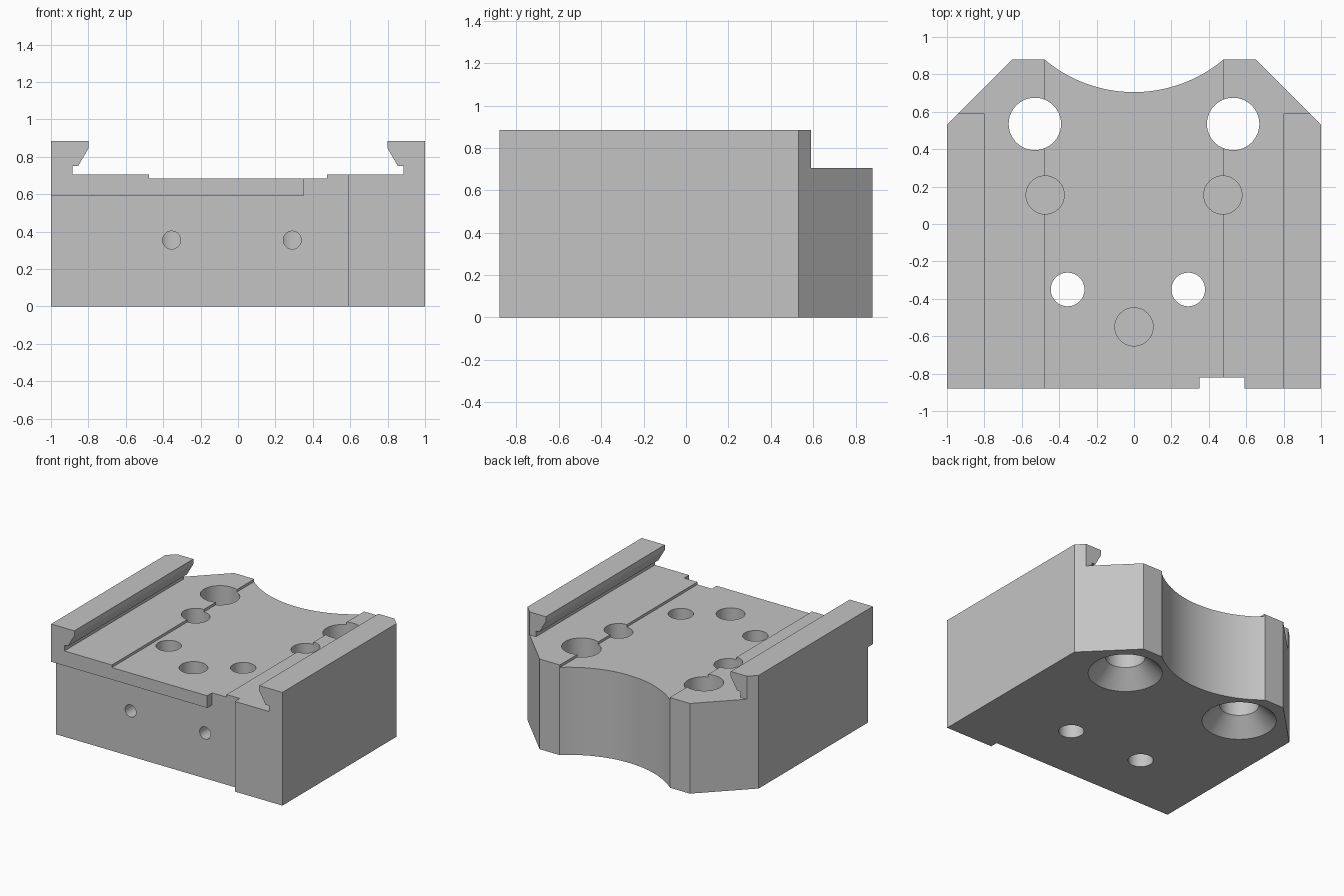
import bpy, bmesh, math
from mathutils import Vector

if "Cube" in bpy.data.objects:
    bpy.data.objects.remove(bpy.data.objects["Cube"])

metal = bpy.data.materials.new("plain grey metal")
metal.use_nodes = True
GREY = (0.55, 0.55, 0.55, 1)
metal.diffuse_color = GREY
metal.node_tree.nodes["Principled BSDF"].inputs["Base Color"].default_value = GREY


def loft(name, rings):
    """Solid closed through a list of matching point rings."""
    bm = bmesh.new()
    loops = [[bm.verts.new(p) for p in ring] for ring in rings]
    n = len(loops[0])
    bm.faces.new(loops[0])
    bm.faces.new(loops[-1])
    for a, b in zip(loops, loops[1:]):
        for i in range(n):
            bm.faces.new((a[i], a[(i + 1) % n], b[(i + 1) % n], b[i]))
    bmesh.ops.recalc_face_normals(bm, faces=bm.faces)
    mesh = bpy.data.meshes.new(name)
    bm.to_mesh(mesh)
    bm.free()
    mesh.materials.append(metal)
    obj = bpy.data.objects.new(name, mesh)
    bpy.context.collection.objects.link(obj)
    return obj


def front_prism(name, pts, y0, y1):
    return loft(name, [[(x, y, z) for x, z in pts] for y in (y0, y1)])


def plan_prism(name, pts, z0, z1):
    return loft(name, [[(x, y, z) for x, y in pts] for z in (z0, z1)])


def rect(x0, x1, y0, y1):
    return [(x0, y0), (x1, y0), (x1, y1), (x0, y1)]


def circle(r, n=64):
    steps = [2 * math.pi * (i + 0.5) / n for i in range(n)]
    return [(r * math.cos(a), r * math.sin(a)) for a in steps]


def drill(x, y, stations, n=64):
    """Upright bore given as (height, radius) stations."""
    return loft("bore", [[(x + u, y + v, z) for u, v in circle(r, n)]
                         for z, r in stations])


# Block with undercut rails and a shallow central channel
half = [(1, 0), (1, 0.885), (0.80, 0.885), (0.80, 0.845), (0.855, 0.75),
        (0.885, 0.75), (0.885, 0.705), (0.475, 0.705), (0.475, 0.685)]
profile = half + [(-x, z) for x, z in reversed(half)]
block = front_prism("rail_block", profile, -0.88, 0.88)

cutters = []

# Front recess that leaves a lip on top and a full-height pad on the left
recess = [(-1.1, -0.1), (0.59, -0.1), (0.59, 1), (0.35, 1), (0.35, 0.59), (-1.1, 0.59)]
cutters.append(front_prism("front_recess", recess, -1, -0.82))

# Curved back scoop
cutters.append(drill(0, 1.448, [(-0.1, 0.743), (1, 0.743)], 160))

for s in (-1, 1):
    # Rail ends and back corner chamfers
    cutters.append(plan_prism("rail_end", rect(*sorted((s * 0.79, s * 1.1)), 0.59, 1), 0.705, 1))
    corner = [(s * 1.1, 0.43), (s * 0.55, 0.98), (s * 1.1, 0.98)]
    cutters.append(plan_prism("corner_chamfer", corner, -0.1, 1))
    # Large through bores, countersunk underneath
    cutters.append(drill(s * 0.53, 0.535, [(-0.02, 0.285), (0.125, 0.14), (1, 0.14)]))

# Blind dowel holes
for x, y in ((-0.475, 0.155), (0.475, 0.155), (0, -0.55)):
    cutters.append(drill(x, y, [(0.42, 0.102), (1, 0.102)]))

# Through holes, each met by a small cross hole from the front
for x in (-0.355, 0.29):
    cutters.append(drill(x, -0.35, [(-0.1, 0.09), (1, 0.09)]))
    cross = [(x + u, 0.355 + v) for u, v in circle(0.048, 32)]
    cutters.append(front_prism("cross_hole", cross, -1, -0.35))

# Cut everything out of the block
bpy.context.view_layer.objects.active = block
for cutter in cutters:
    cutter.hide_render = True
    mod = block.modifiers.new("cut", "BOOLEAN")
    mod.operation = "DIFFERENCE"
    mod.solver = "EXACT"
    mod.object = cutter
    bpy.ops.object.modifier_apply(modifier=mod.name)
    bpy.data.objects.remove(cutter)

# Smooth bores, sharp machined edges
bpy.ops.object.select_all(action="DESELECT")
block.select_set(True)
bpy.ops.object.shade_smooth_by_angle(angle=math.radians(25))
